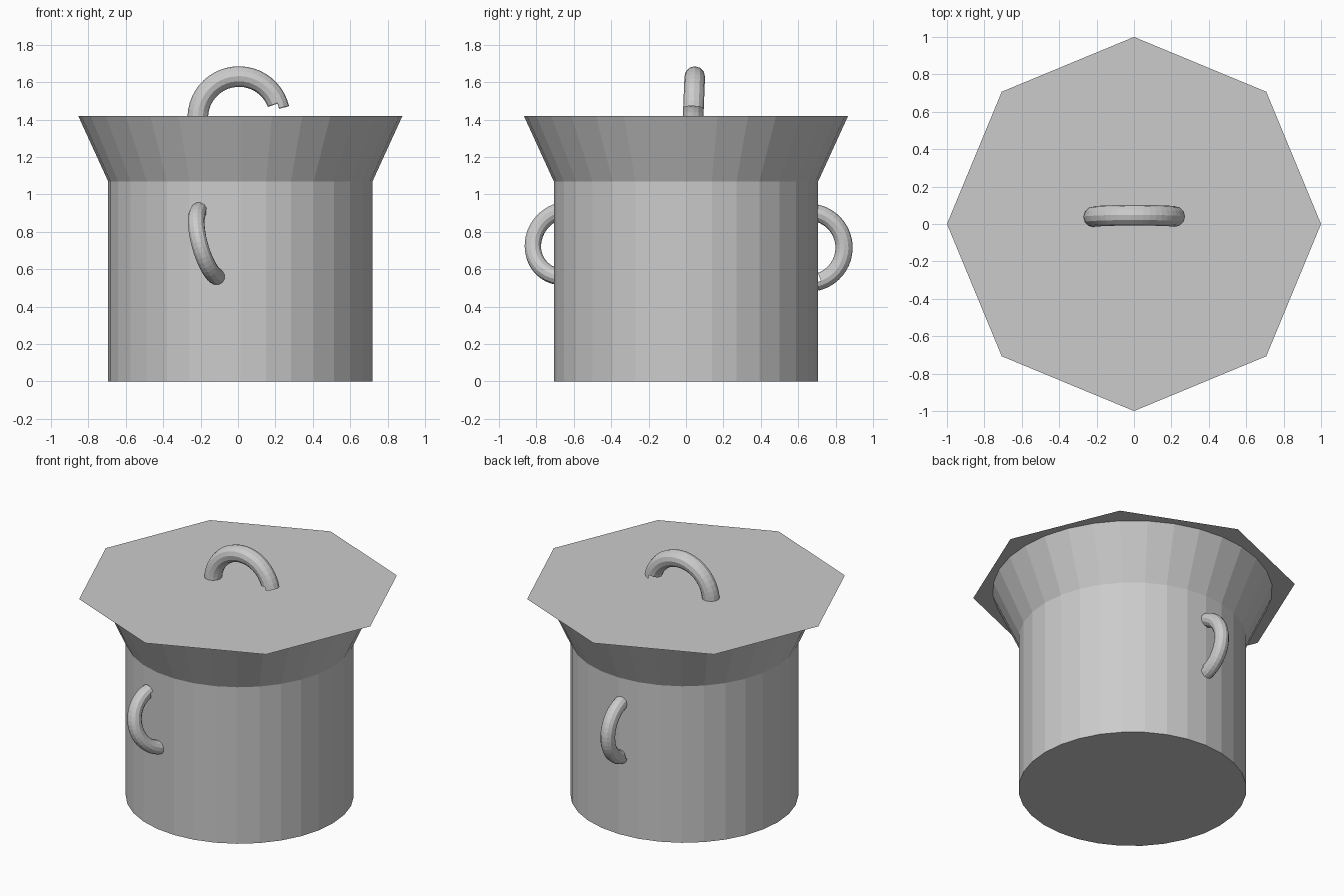
import bpy, bmesh
from math import cos, sin, pi, radians
from mathutils import Vector

cube = bpy.data.objects.get("Cube")
if cube:
    bpy.data.objects.remove(cube, do_unlink=True)

metal = bpy.data.materials.new("grey_metal")
metal.use_nodes = True
GREY = (0.6, 0.6, 0.6, 1)
metal.diffuse_color = GREY
for node in metal.node_tree.nodes:
    if node.type == 'BSDF_PRINCIPLED':
        node.inputs["Base Color"].default_value = GREY


def finish(name, bm):
    mesh = bpy.data.meshes.new(name)
    bm.to_mesh(mesh)
    bm.free()
    mesh.materials.append(metal)
    obj = bpy.data.objects.new(name, mesh)
    bpy.context.collection.objects.link(obj)
    return obj


def ring(bm, centre, radius, sides, a=Vector((1, 0, 0)), b=Vector((0, 1, 0))):
    return [bm.verts.new(centre + radius * (cos(2 * pi * i / sides) * a + sin(2 * pi * i / sides) * b))
            for i in range(sides)]


def bridge(bm, low, high, keep=lambda i: True):
    n = len(low)
    for i in range(n):
        if keep(i):
            j = (i + 1) % n
            bm.faces.new((low[i], low[j], high[j], high[i]))


# Pot: straight wall, flared rim and flat base
def make_pot():
    bm = bmesh.new()
    profile = [(0.707, 0), (0.707, 1.07), (0.867, 1.42)]
    rings = [ring(bm, Vector((0.0125, 0, z)), r, 32) for r, z in profile]
    for low, high in zip(rings, rings[1:]):
        bridge(bm, low, high)
    bm.faces.new(rings[0][::-1])
    finish("pot", bm)


# Lid: thin octagonal sheet
def make_lid():
    bm = bmesh.new()
    bm.faces.new(ring(bm, Vector((0, 0, 1.421)), 1, 8))
    finish("lid", bm)


# Handle: half ring whose first segment keeps only its outer half
def make_handle(name, centre, start, apex, major, tube):
    start, apex = Vector(start).normalized(), Vector(apex).normalized()
    side = start.cross(apex)
    sides, steps = 12, 24
    bm = bmesh.new()
    rings = []
    for k in range(steps + 1):
        t = radians(13 + 7.5 * k)
        out = cos(t) * start + sin(t) * apex
        rings.append(ring(bm, Vector(centre) + major * out, tube, sides, side, out))
    for k in range(steps):
        bridge(bm, rings[k], rings[k + 1], lambda i: k > 0 or i < sides // 2)
    loose = [v for v in bm.verts if not v.link_faces]
    bmesh.ops.delete(bm, geom=loose, context='VERTS')
    bmesh.ops.recalc_face_normals(bm, faces=bm.faces[:])
    finish(name, bm)


make_pot()
make_lid()
make_handle("lid_handle", (0.005, 0.038, 1.41), (1, 0, 0), (0, 0.04, 1), 0.22, 0.055)
make_handle("front_handle", (-0.15, -0.64, 0.737), (-0.25, 0.07, 0.96), (-0.3, -0.95, 0), 0.187, 0.045)
make_handle("back_handle", (0, 0.655, 0.715), (0, 0, -1), (0, 1, 0), 0.19, 0.046)
